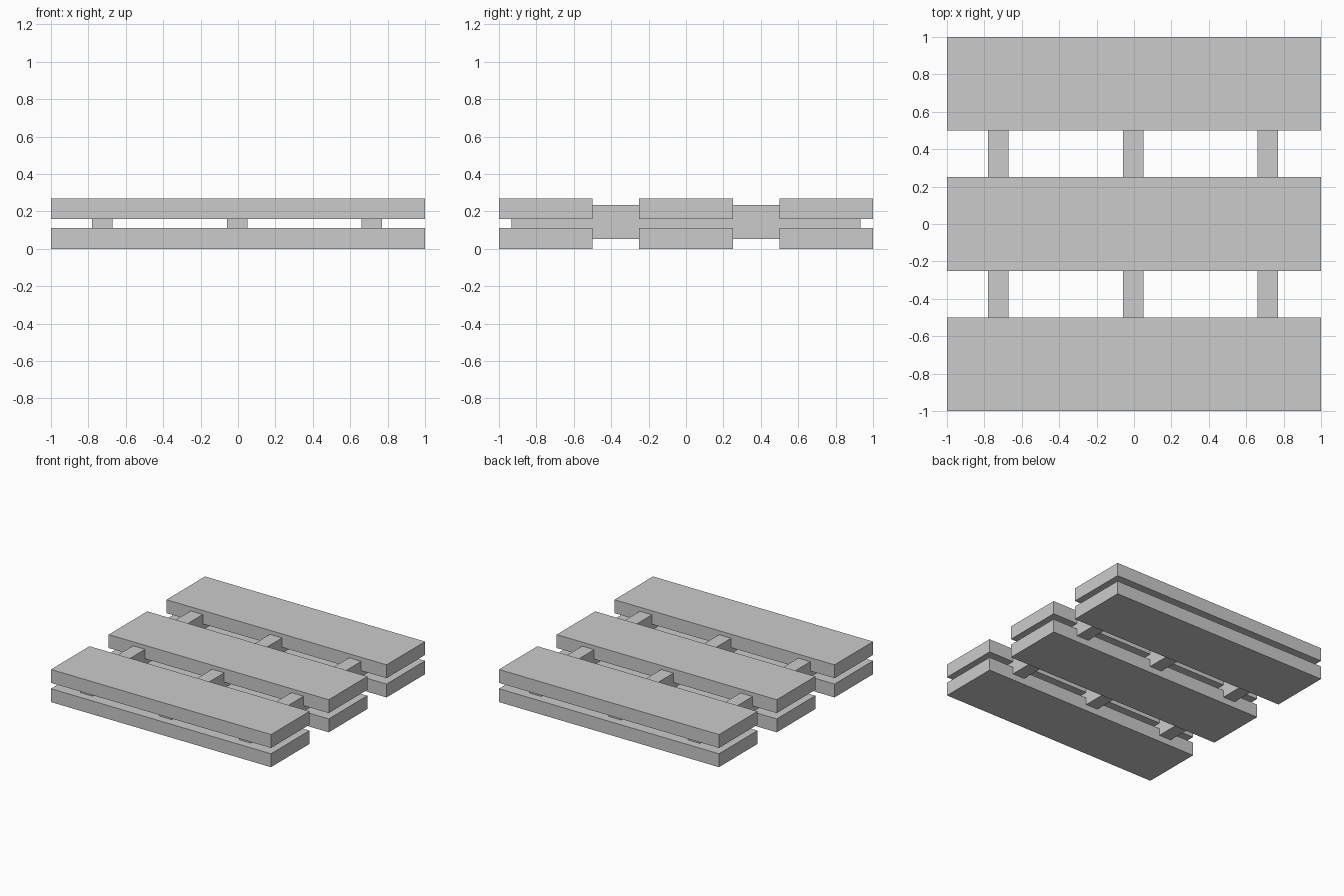
import bpy

if "Cube" in bpy.data.objects:
    bpy.data.objects.remove(bpy.data.objects["Cube"])


def box(name, x, y, z):
    """Axis-aligned box from (min, max) ranges."""
    bpy.ops.mesh.primitive_cube_add(size=1)
    ob = bpy.context.object
    ob.name = name
    for v in ob.data.vertices:
        v.co = [lo + (c + 0.5) * (hi - lo) for c, (lo, hi) in zip(v.co, (x, y, z))]
    return ob


# deck boards, top and bottom layers
for layer, z in (("bottom", (0.0, 0.11)), ("top", (0.158, 0.268))):
    for place, y in (("front", -0.75), ("middle", 0.0), ("back", 0.75)):
        box(f"{layer}_board_{place}", (-1, 1), (y - 0.25, y + 0.25), z)

# stringers running front to back, let into the boards
for place, x in (("left", -0.725), ("centre", -0.005), ("right", 0.715)):
    box(f"stringer_{place}", (x - 0.055, x + 0.055), (-0.932, 0.932), (0.052, 0.235))
